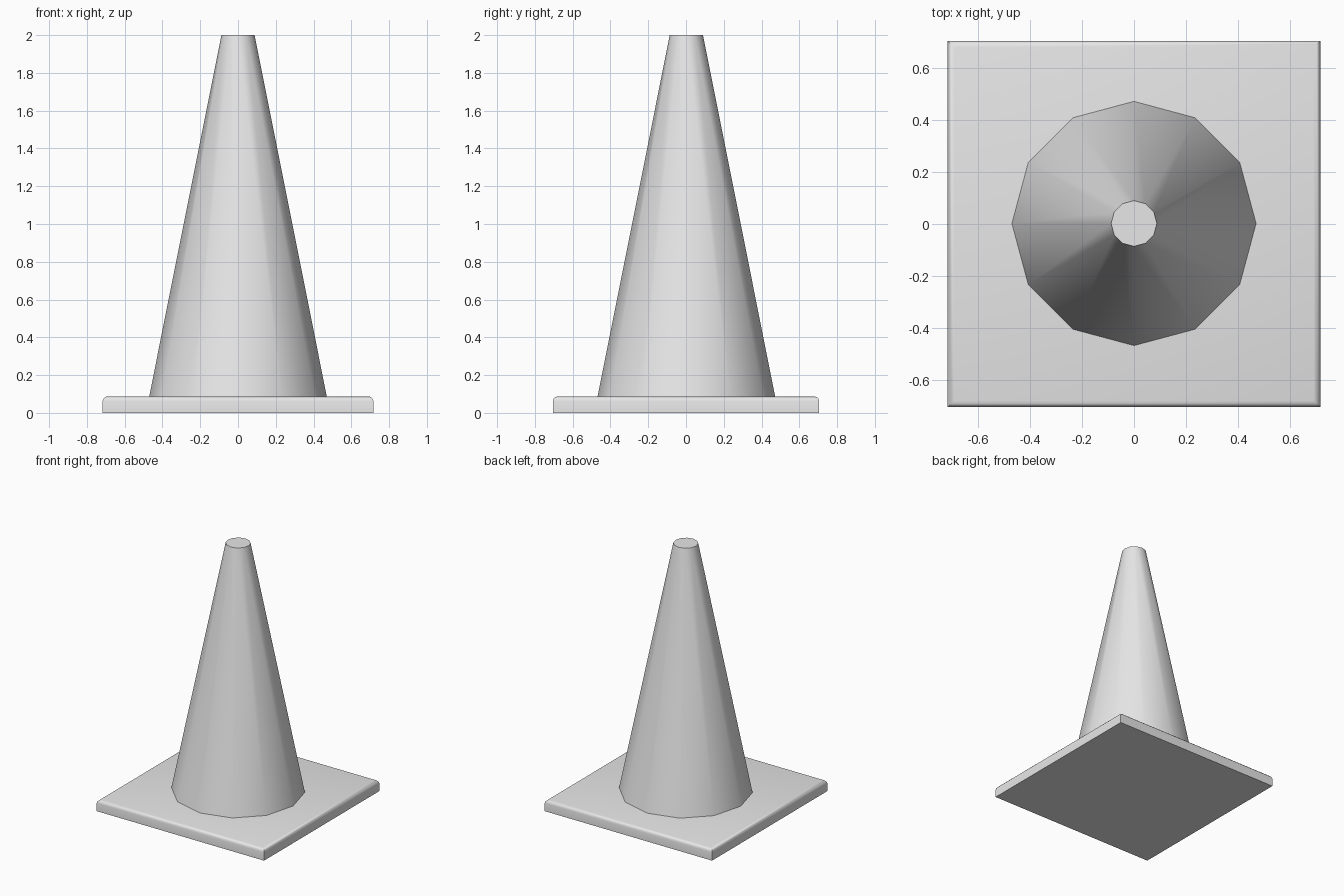
import bpy, bmesh, math
from mathutils import Matrix

if "Cube" in bpy.data.objects:
    bpy.data.objects.remove(bpy.data.objects["Cube"], do_unlink=True)

BASE_X, BASE_Y, BASE_H = 1.434, 1.41, 0.087
HEIGHT = 2.0

# One plain grey for every part
grey = bpy.data.materials.new("light_grey")
grey.use_nodes = True
colour = (0.8, 0.8, 0.8, 1)
grey.diffuse_color = colour
grey.node_tree.nodes["Principled BSDF"].inputs["Base Color"].default_value = colour


def add_part(name, bm, angle):
    mesh = bpy.data.meshes.new(name)
    bm.to_mesh(mesh)
    bm.free()
    mesh.materials.append(grey)
    obj = bpy.data.objects.new(name, mesh)
    bpy.context.collection.objects.link(obj)
    bpy.ops.object.select_all(action="DESELECT")
    obj.select_set(True)
    bpy.context.view_layer.objects.active = obj
    bpy.ops.object.shade_smooth_by_angle(angle=math.radians(angle))
    return obj


# Base plate: slab with only its top rim rounded
bm = bmesh.new()
bmesh.ops.create_cube(bm, size=1, matrix=Matrix.Translation((0, 0, BASE_H / 2))
                      @ Matrix.Diagonal((BASE_X, BASE_Y, BASE_H, 1)))
rim = [e for e in bm.edges if all(v.co.z > BASE_H / 2 for v in e.verts)]
bmesh.ops.bevel(bm, geom=rim, offset=0.025, segments=3, profile=0.5, affect="EDGES")
add_part("base_plate", bm, 35)

# Cone body: twelve-sided taper with a flat cap, corners on the axes
bm = bmesh.new()
bmesh.ops.create_cone(bm, cap_ends=True, segments=12, radius1=0.47, radius2=0.088,
                      depth=HEIGHT - BASE_H,
                      matrix=Matrix.Translation((0, 0.002, (HEIGHT + BASE_H) / 2)))
add_part("cone_body", bm, 40)
